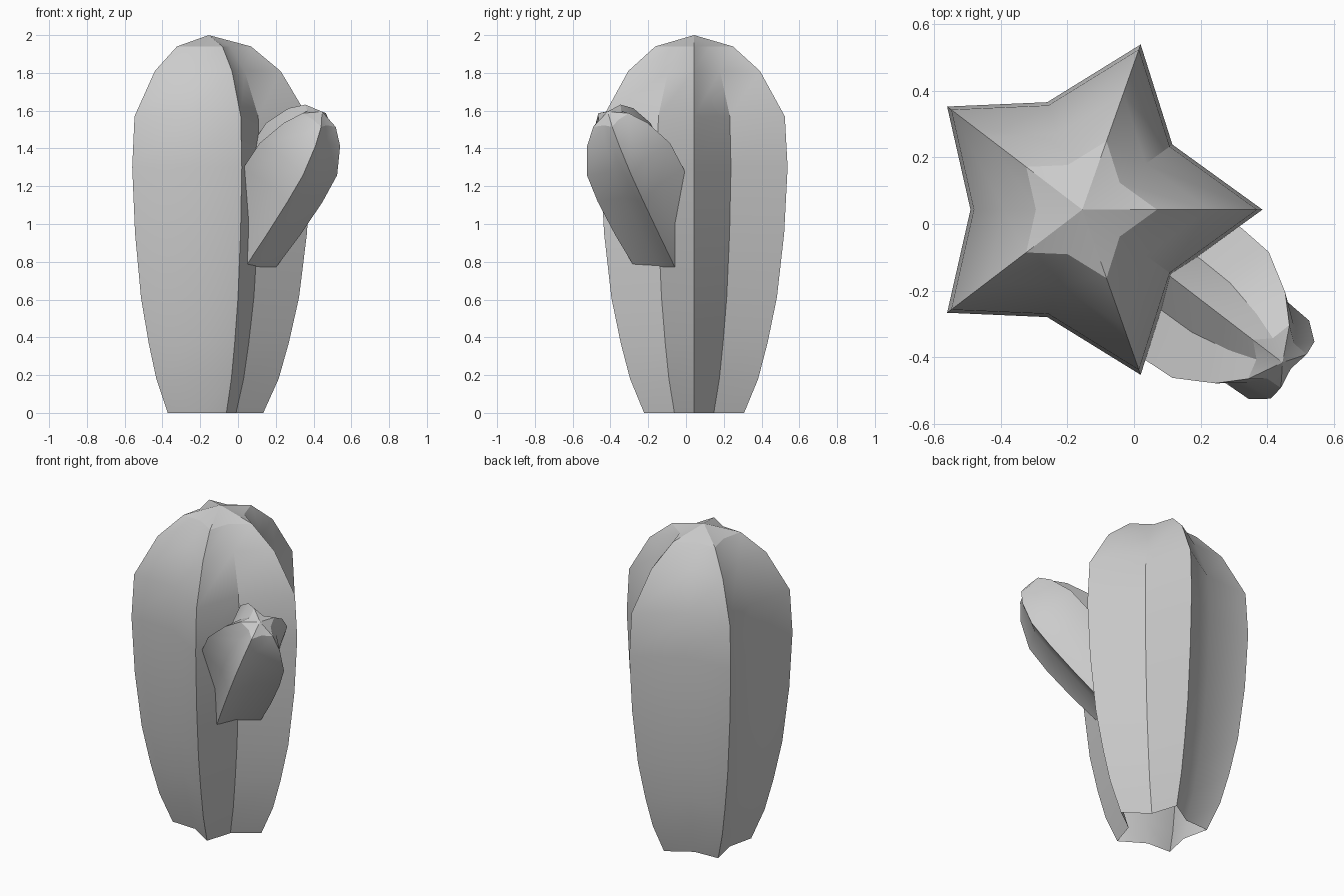
import bpy, bmesh, math
from mathutils import Vector, Matrix

if "Cube" in bpy.data.objects:
    bpy.data.objects.remove(bpy.data.objects["Cube"])

# Half of the five-point star section (ridge, valley, ridge, ...), mirrored in y
HALF = [(.54, 0), (.27, .195), (.175, .495), (-.105, .322), (-.405, .309), (-.335, 0)]
STAR = HALF + [(x, -y) for x, y in HALF[-2:0:-1]]
# Height and section scale, bottom to top
PROFILE = [(0, .535), (.18, .685), (.37, .785), (.61, .885), (.95, .963),
           (1.3, 1), (1.57, .97), (1.81, .704), (1.94, .415)]


def ribbed_column(name, matrix):
    """Open-bottomed ribbed column closed at a point on top."""
    bm = bmesh.new()
    rings = [[bm.verts.new((x * s, y * s, z)) for x, y in STAR] for z, s in PROFILE]
    apex = bm.verts.new((0, 0, 2))
    n = len(STAR)
    for a, b in zip(rings, rings[1:]):
        for i in range(n):
            j = (i + 1) % n
            bm.faces.new((a[i], a[j], b[j], b[i]))
    for i in range(n):
        bm.faces.new((rings[-1][i], rings[-1][(i + 1) % n], apex))
    bm.transform(matrix)
    mesh = bpy.data.meshes.new(name)
    bm.to_mesh(mesh)
    bm.free()
    obj = bpy.data.objects.new(name, mesh)
    bpy.context.collection.objects.link(obj)
    bpy.ops.object.select_all(action='DESELECT')
    obj.select_set(True)
    bpy.context.view_layer.objects.active = obj
    bpy.ops.object.shade_smooth_by_angle(angle=math.radians(30))
    return obj


# Main trunk
ribbed_column("cactus_trunk", Matrix.Translation((-.155, .043, 0)))

# Side arm: a slimmer copy leaning out of a valley of the trunk
tilt, heading = math.radians(37.5), math.radians(-37.5)
out = Vector((math.cos(heading), math.sin(heading), 0))
up = Vector((0, 0, 1))
axis = out * math.sin(tilt) + up * math.cos(tilt)
ridge = up * math.sin(tilt) - out * math.cos(tilt)
rot = Matrix((ridge, axis.cross(ridge), axis)).transposed().to_4x4()
tip = Vector((.445, -.415, 1.595))
length = .64
arm = (Matrix.Translation(tip - axis * 2 * length) @ rot
       @ Matrix.Diagonal((.495, .495, length, 1)))
ribbed_column("cactus_arm", arm)
